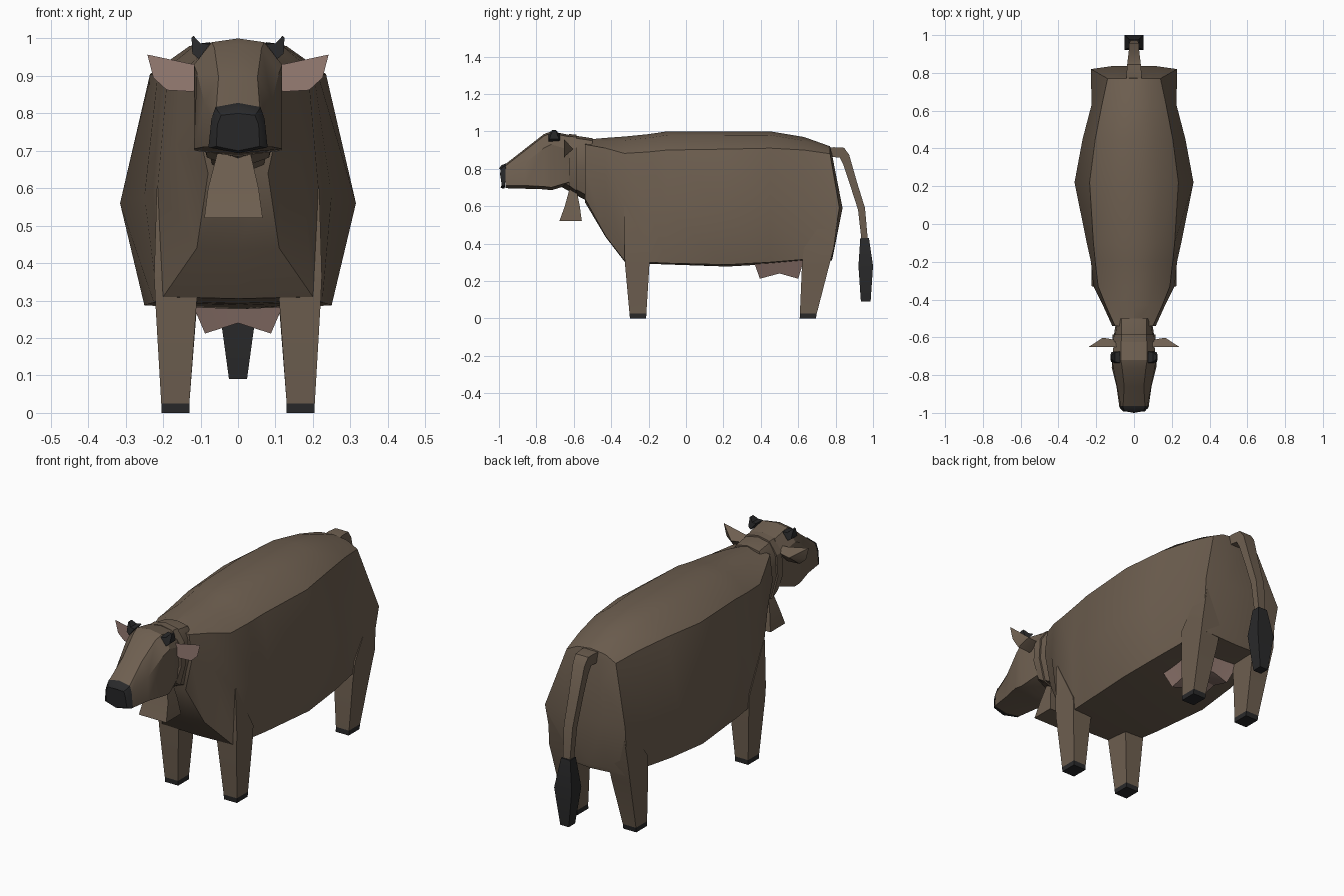
import bpy, bmesh, math

if "Cube" in bpy.data.objects:
    bpy.data.objects.remove(bpy.data.objects["Cube"])


def colour(name, rgb):
    m = bpy.data.materials.new(name)
    m.diffuse_color = (*rgb, 1)
    m.use_nodes = True
    m.node_tree.nodes["Principled BSDF"].inputs["Base Color"].default_value = m.diffuse_color
    return m


BROWN = colour("brown hide", (0.155, 0.114, 0.08))
DARK = colour("dark horn", (0.022, 0.022, 0.023))
PINK = colour("pink skin", (0.31, 0.205, 0.175))


def finish(name, bm, mats, rule=None, angle=30):
    bmesh.ops.remove_doubles(bm, verts=bm.verts, dist=0.0005)
    bmesh.ops.recalc_face_normals(bm, faces=bm.faces)
    if rule:
        bm.normal_update()
        for f in bm.faces:
            f.material_index = rule(f)
    me = bpy.data.meshes.new(name)
    bm.to_mesh(me)
    bm.free()
    for m in mats:
        me.materials.append(m)
    ob = bpy.data.objects.new(name, me)
    bpy.context.collection.objects.link(ob)
    bpy.ops.object.select_all(action='DESELECT')
    ob.select_set(True)
    bpy.context.view_layer.objects.active = ob
    bpy.ops.object.shade_smooth_by_angle(angle=math.radians(angle))
    return ob


def loft(name, rings, mats, rule=None, angle=30):
    """Skin a list of closed rings and cap both ends."""
    bm = bmesh.new()
    vs = [[bm.verts.new(p) for p in r] for r in rings]
    n = len(vs[0])
    for a, b in zip(vs, vs[1:]):
        for i in range(n):
            j = (i + 1) % n
            bm.faces.new((a[i], a[j], b[j], b[i]))
    bm.faces.new(vs[0])
    bm.faces.new(vs[-1])
    return finish(name, bm, mats, rule, angle)


def mirrored(half):
    """Complete a half ring that runs from top centre to bottom centre."""
    return half + [(-x, y, z) for x, y, z in half[-2:0:-1]]


def rect(x0, x1, y0, y1, z, s=1):
    return [(s * x0, y0, z), (s * x1, y0, z), (s * x1, y1, z), (s * x0, y1, z)]


# Body: y, top z, shoulder x z, flank x z, belly x z, belly centre z
body = [
    (-.54, .955, .10, .93, .115, .80, .08, .64, .62),
    (-.43, .965, .15, .91, .165, .72, .11, .44, .435),
    (-.33, .972, .19, .882, .215, .60, .20, .31, .305),
    (-.20, .985, .205, .89, .228, .59, .215, .30, .292),
    (-.10, 1.0, .215, .90, .25, .58, .225, .295, .288),
    (.22, 1.0, .235, .905, .315, .56, .25, .287, .277),
    (.45, 1.0, .205, .91, .272, .57, .235, .30, .29),
    (.63, .97, .17, .90, .225, .58, .215, .315, .305),
]
rings = []
for y, t, sx, sz, fx, fz, bx, bz, c in body:
    rings.append(mirrored([(0, y, t), (sx * .55, y, t - .02), (sx, y, sz),
                           (fx, y, fz), (bx, y, bz), (0, y, c)]))
rings.append(mirrored([(0, .77, .92), (.08, .77, .91), (.14, .77, .88),
                       (.228, .82, .59), (.21, .775, .32), (0, .78, .31)]))
# rump bulges out slightly along its centre
rings.append(mirrored([(0, .772, .915), (.05, .78, .88), (.08, .80, .77),
                       (.11, .837, .59), (.10, .785, .34), (0, .785, .33)]))
loft("body", rings, [BROWN])

# Neck with a strap around it
def neck_ring(y, g, low):
    return mirrored([(0, y, .975 + g), (.065, y, .962 + g), (.098 + g, y, .91),
                     (.105 + g, y, .80), (.075 + g, y, low + .03 - g), (0, y, low - g)])

loft("neck", [neck_ring(-.50, -.012, .60), neck_ring(-.58, 0, .655),
              neck_ring(-.67, -.005, .70)], [BROWN])
loft("neck_strap", [neck_ring(-.585, .008, .66), neck_ring(-.625, .010, .69)], [BROWN])

# Head: y, top z, top x, temple x z, cheek x z, chin z
head = [
    (-.62, .98, .07, .105, .90, .09, .73, .715),
    (-.72, 1.0, .07, .118, .93, .115, .70, .685),
    (-.76, .985, .063, .11, .91, .118, .705, .69),
    (-.86, .907, .052, .09, .83, .093, .71, .693),
    (-.965, .825, .058, .07, .785, .078, .71, .696),
]
rings = [mirrored([(0, y, t), (tx, y, t - .01), (ex, y, ez), (cx, y, cz), (0, y, c)])
         for y, t, tx, ex, ez, cx, cz, c in head]
loft("head", rings, [BROWN])

# Muzzle
loft("muzzle", [
    mirrored([(0, -.963, .828), (.06, -.963, .817), (.071, -.965, .785),
              (.079, -.967, .71), (0, -.97, .695)]),
    mirrored([(0, -.988, .818), (.055, -.980, .808), (.066, -.982, .77),
              (.074, -.975, .708), (0, -.98, .694)]),
    mirrored([(0, -1.0, .80), (.045, -.992, .795), (.055, -.994, .77),
              (.058, -.985, .712), (0, -.992, .70)])], [DARK])

# Bell hanging from the strap
loft("bell", [rect(-.055, .033, -.622, -.587, .695), rect(-.08, .055, -.648, -.568, .60),
              rect(-.09, .066, -.677, -.557, .52)], [BROWN], angle=20)

for s, side in ((-1, "left"), (1, "right")):
    # Horns
    loft("horn_" + side, [
        [(s * x, y, z) for x, y, z in r] for r in (
            [(.075, -.735, .985), (.105, -.735, .945), (.105, -.675, .95), (.075, -.675, .99)],
            [(.10, -.73, .987), (.122, -.73, .96), (.122, -.68, .96), (.10, -.68, .987)],
            [(.119, -.715, 1.007), (.124, -.715, 1.002),
             (.124, -.695, 1.002), (.119, -.695, 1.007)])], [DARK])

    # Ears: flat pink front, brown pointed back
    bm = bmesh.new()
    front = [bm.verts.new((s * x, -.652, z)) for x, z in
             ((.09, .93), (.125, .932), (.242, .957), (.226, .895), (.19, .862), (.12, .858), (.09, .88))]
    back = [bm.verts.new((s * x, y, z)) for x, y, z in
            ((.09, -.615, .91), (.165, -.602, .905))]
    a, b = back
    f = front
    for face in (f, (f[0], f[1], a), (f[1], f[2], b, a), (f[2], f[3], b),
                 (f[3], f[4], b), (f[4], f[5], a, b), (f[5], f[6], a), (f[6], f[0], a)):
        bm.faces.new(face)
    finish("ear_" + side, bm, [BROWN, PINK], lambda q: int(q.normal.y < -.9))

    # Legs with dark hooves
    hoof = lambda q: int(q.calc_center_median().z < .02)
    loft("front_leg_" + side, [
        rect(.13, .204, -.30, -.213, 0, s), rect(.13, .205, -.302, -.212, .025, s),
        rect(.11, .221, -.327, -.195, .30, s), rect(.11, .224, -.329, -.195, .365, s),
        rect(.13, .217, -.331, -.322, .60, s)], [BROWN, DARK], hoof)
    loft("hind_leg_" + side, [
        rect(.13, .204, .608, .695, 0, s), rect(.13, .205, .609, .699, .025, s),
        rect(.11, .219, .62, .765, .28, s), rect(.11, .225, .63, .79, .375, s),
        rect(.13, .215, .76, .815, .56, s)], [BROWN, DARK], hoof)

# Udder: grid whose four low corners form the teats
bm = bmesh.new()
loops = []
for inner in (0, 1):
    ys = (.395, .50, .60) if inner else (.36, .50, .63)
    x = .088 if inner else .13
    low = lambda i, j: .212 if (i and j != 1) else (.24 if inner else .31)
    loops.append([bm.verts.new((i * x, ys[j], low(i, j) if inner else .31))
                  for i, j in ((-1, 0), (0, 0), (1, 0), (1, 1), (1, 2), (0, 2), (-1, 2), (-1, 1))])
o, n = loops
for i in range(8):
    j = (i + 1) % 8
    bm.faces.new((o[i], o[j], n[j], n[i]))
mid = bm.verts.new((0, .50, .25))
for i in (0, 2, 4, 6):
    bm.faces.new((n[i], n[i + 1], mid))
    bm.faces.new((n[i - 1], n[i], mid))
bm.faces.new(o)
finish("udder", bm, [PINK])

# Tail: inner y z, outer y z, half width
tail = [(.75, .86, .755, .91, .04), (.79, .862, .79, .915, .04), (.822, .86, .845, .912, .036),
        (.84, .825, .872, .875, .033), (.875, .72, .912, .735, .028),
        (.92, .58, .957, .59, .025), (.938, .42, .972, .42, .02)]
loft("tail", [[(-w, a, b), (w, a, b), (w, c, d), (-w, c, d)]
              for a, b, c, d, w in tail], [BROWN])
loft("tail_brush", [rect(-.026, .026, .932, .978, .43), rect(-.05, .05, .922, 1.0, .28),
                    rect(-.024, .024, .935, .987, .09)], [DARK])
